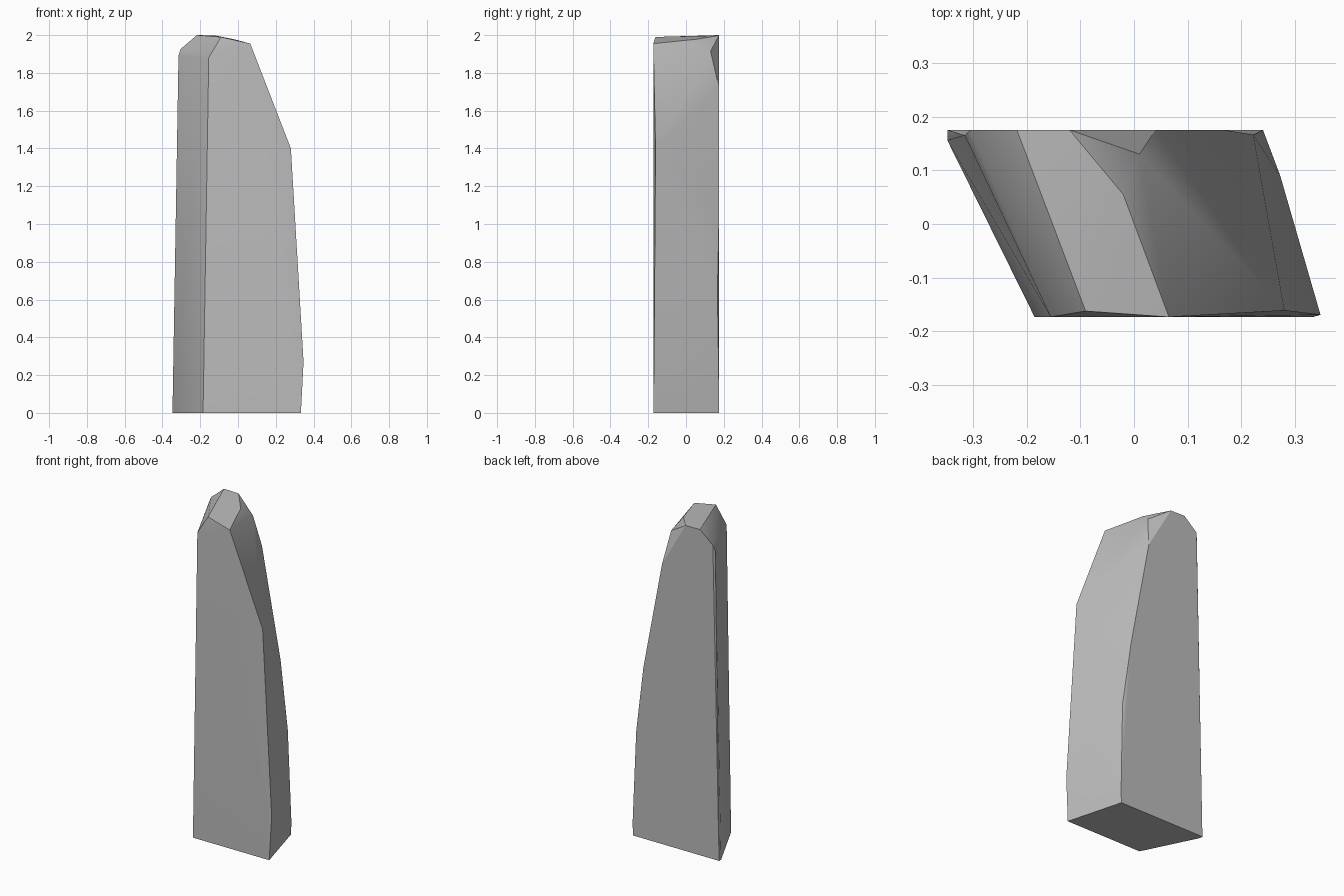
import bpy
import bmesh
import math

cube = bpy.data.objects.get("Cube")
if cube:
    bpy.data.objects.remove(cube, do_unlink=True)

FRONT, BACK = -0.173, 0.175

# Front outline of the stone slab (x, z, inset from the front plane)
front = [(-0.185, 0, 0), (0.333, 0, 0), (0.347, 0.27, 0.004), (0.28, 1.40, 0.012),
         (0.065, 1.955, 0), (-0.09, 1.99, 0.011), (-0.155, 1.88, 0)]

# Back outline, shifted sideways and more tapered (x, z, inset from the back plane)
back = [(-0.347, 0, 0), (-0.347, 0, 0.02), (0.238, 0, 0), (0.24, 0.08, 0),
        (0.222, 0.64, 0.009), (0.167, 1.05, 0), (0.04, 1.72, 0),
        (-0.12, 1.998, 0), (-0.218, 2.0, 0), (-0.305, 1.925, 0), (-0.315, 1.89, 0.01)]

# Chipped corners between the two outlines
chips = [(-0.02, 0.055, 1.978), (0.01, 0.13, 1.915), (0.272, 0.09, 0.17)]

points = [(x, FRONT + inset, z) for x, z, inset in front]
points += [(x, BACK - inset, z) for x, z, inset in back]
points += chips

# Wrap the outlines into one faceted stone
bm = bmesh.new()
for p in points:
    bm.verts.new(p)
hull = bmesh.ops.convex_hull(bm, input=bm.verts[:])
loose = [v for v in bm.verts if not v.link_faces]
bmesh.ops.delete(bm, geom=loose, context='VERTS')
bmesh.ops.dissolve_limit(bm, angle_limit=math.radians(1), verts=bm.verts[:], edges=bm.edges[:])
bmesh.ops.recalc_face_normals(bm, faces=bm.faces[:])

mesh = bpy.data.meshes.new("stone_slab")
bm.to_mesh(mesh)
bm.free()
slab = bpy.data.objects.new("stone_slab", mesh)
bpy.context.collection.objects.link(slab)

# Single stone colour
color = (0.5, 0.5, 0.5, 1)
stone = bpy.data.materials.new("stone_grey")
stone.use_nodes = True
stone.diffuse_color = color
bsdf = next(n for n in stone.node_tree.nodes if n.type == 'BSDF_PRINCIPLED')
bsdf.inputs["Base Color"].default_value = color
mesh.materials.append(stone)

# Soft shading on the gently twisted walls, crisp outer edges
bpy.ops.object.select_all(action='DESELECT')
slab.select_set(True)
bpy.context.view_layer.objects.active = slab
bpy.ops.object.shade_smooth_by_angle(angle=math.radians(30))
